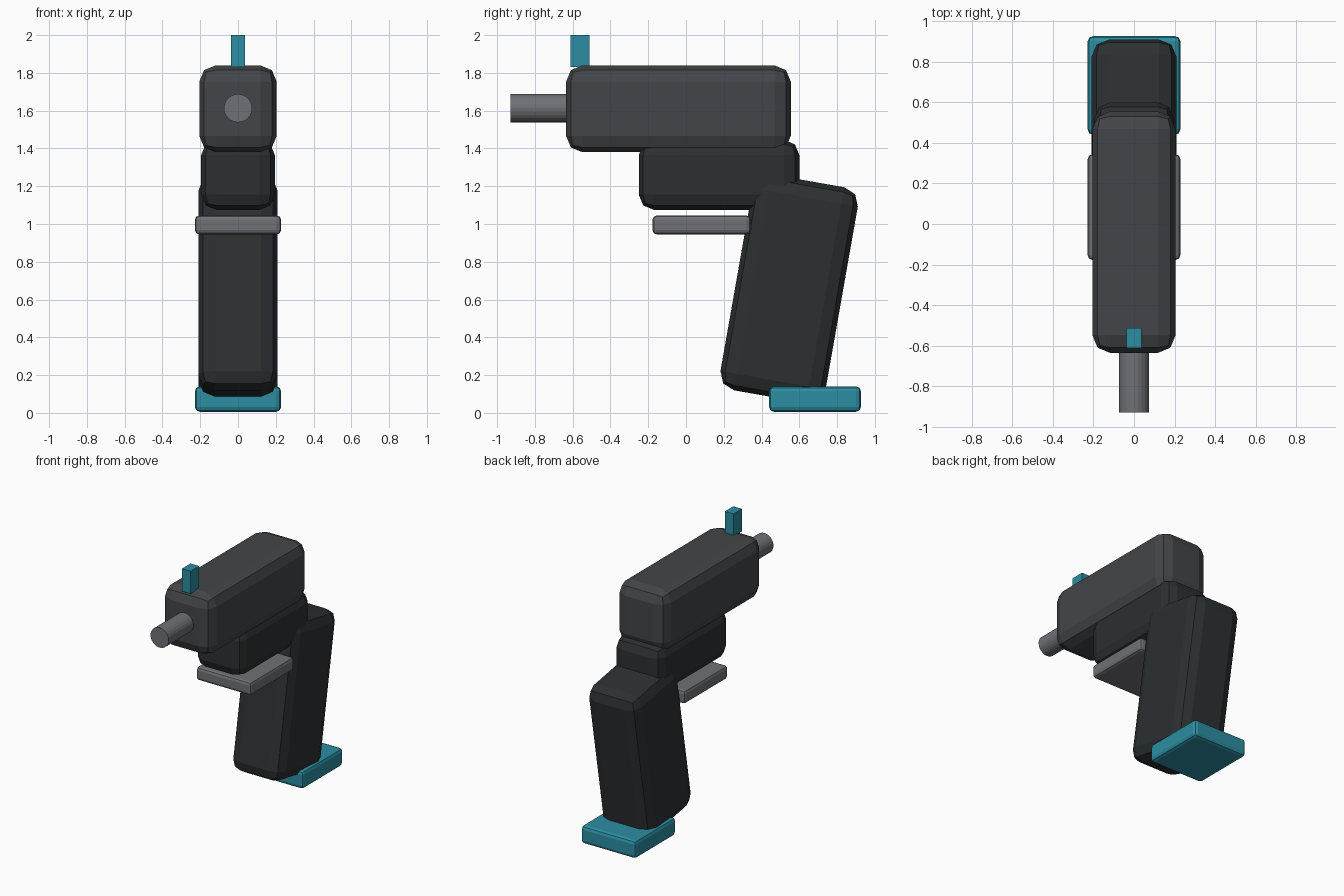
import bpy
from math import radians

if "Cube" in bpy.data.objects:
    bpy.data.objects.remove(bpy.data.objects["Cube"])


def material(name, rgb):
    m = bpy.data.materials.new(name)
    m.diffuse_color = (*rgb, 1)
    m.use_nodes = True
    m.node_tree.nodes["Principled BSDF"].inputs["Base Color"].default_value = m.diffuse_color
    return m


DARK = material("dark_grey", (0.055, 0.06, 0.065))
BLACK = material("near_black", (0.025, 0.029, 0.031))
STEEL = material("steel_grey", (0.16, 0.165, 0.18))
TEAL = material("teal", (0.025, 0.27, 0.36))


def block(name, centre, size, bevel, mat, tilt=0, segments=2):
    bpy.ops.mesh.primitive_cube_add(size=1, location=centre)
    ob = bpy.context.object
    ob.name = name
    ob.scale = size
    bpy.ops.object.transform_apply(location=False, rotation=False, scale=True)
    ob.rotation_euler.x = radians(tilt)
    if bevel:
        b = ob.modifiers.new("rounding", "BEVEL")
        b.width = bevel
        b.segments = segments
    ob.data.materials.append(mat)
    return ob


# Upper body and lower frame
block("upper_body", (0, -0.04, 1.61), (0.41, 1.19, 0.46), 0.087, DARK)
block("lower_frame", (0, 0.175, 1.26), (0.39, 0.85, 0.37), 0.08, BLACK)

# Raked handle with its foot plate
block("handle", (0, 0.546, 0.657), (0.42, 0.565, 1.16), 0.088, BLACK, tilt=-10)
block("foot_plate", (0, 0.683, 0.073), (0.456, 0.486, 0.134), 0.025, TEAL)

# Flat guard plate and front sight post
block("guard_plate", (0, 0.083, 0.995), (0.456, 0.52, 0.1), 0.022, STEEL)
block("sight_post", (0, -0.562, 1.915), (0.072, 0.1, 0.17), 0, TEAL)

# Front tube
bpy.ops.mesh.primitive_cylinder_add(vertices=24, radius=0.075, depth=0.5,
                                    location=(0, -0.68, 1.613),
                                    rotation=(radians(90), 0, 0))
tube = bpy.context.object
tube.name = "front_tube"
tube.data.materials.append(STEEL)
